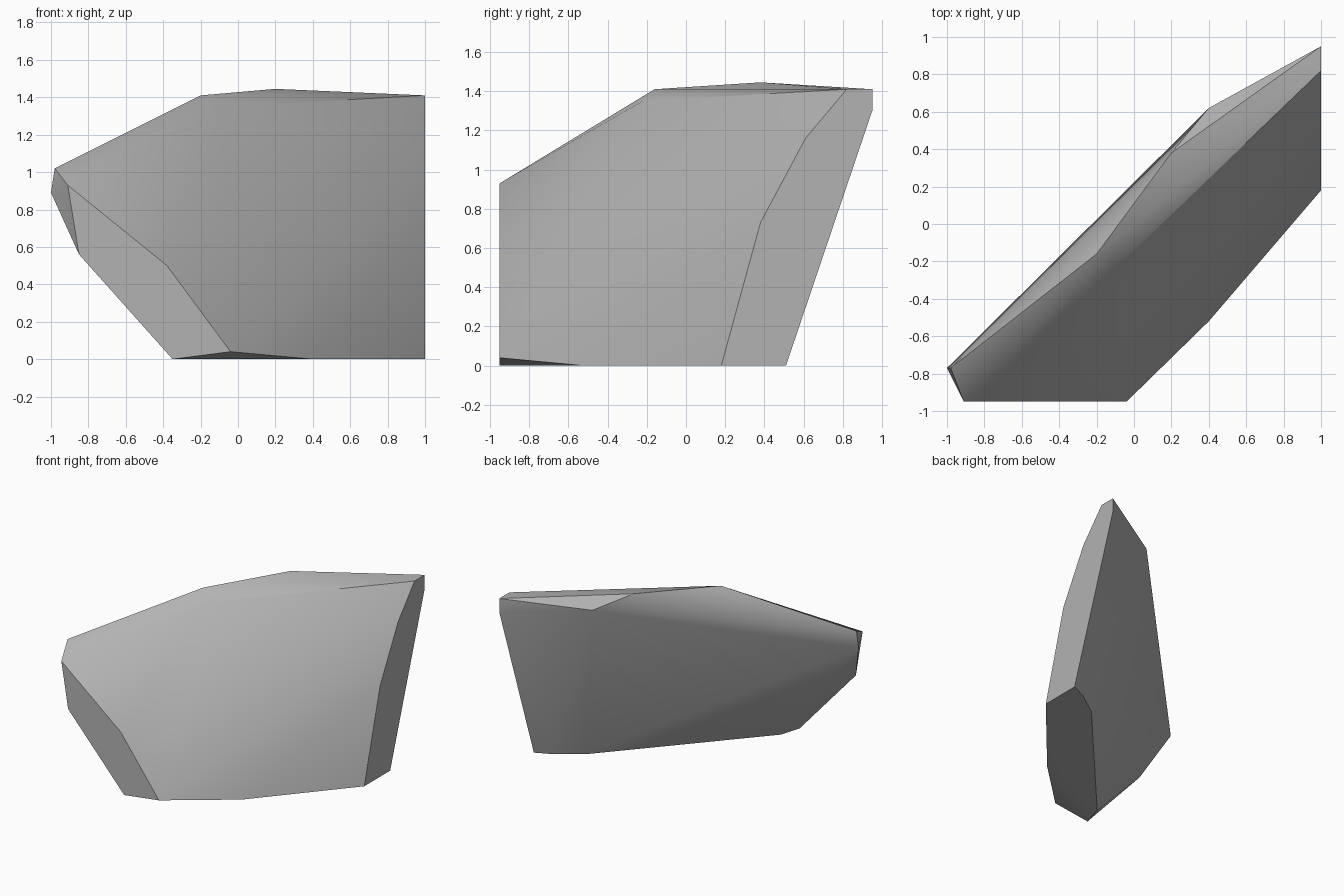
import bpy
import bmesh
from math import radians

cube = bpy.data.objects.get("Cube")
if cube:
    bpy.data.objects.remove(cube, do_unlink=True)


def flat_material(name, value):
    """Plain grey material, same in viewport and render."""
    material = bpy.data.materials.new(name)
    colour = (value, value, value, 1)
    material.use_nodes = True
    material.diffuse_color = colour
    shader = material.node_tree.nodes["Principled BSDF"]
    shader.inputs["Base Color"].default_value = colour
    shader.inputs["Roughness"].default_value = 0.9
    return material


# Flat end cut at the back, outline as (y, z)
right_end = [(.18, 0), (.38, .73), (.61, 1.16), (.82, 1.41),
             (.95, 1.41), (.95, 1.3), (.51, 0)]
# Flat cut facing the front, outline as (x, z)
front_cut = [(-.91, .93), (-.38, .5), (-.04, .04), (-.35, 0), (-.85, .56)]
# Remaining corners of the flat base, as (x, y)
base = [(.4, -.52), (.87, .45), (.67, .31), (-.3, -.78)]
# Narrow tip, top ridge, front shoulder and back shoulder
tip = [(-.98, -.77, 1.02), (-1, -.77, .89)]
ridge = [(-.2, -.16, 1.41), (.2, .38, 1.445)]
shoulders = [(-.08, -.22, 1.35), (.4, .62, 1.35)]

corners = [(1, y, z) for y, z in right_end]
corners += [(x, -.95, z) for x, z in front_cut]
corners += [(x, y, 0) for x, y in base]
corners += tip + ridge + shoulders

# Wrap the corners in one solid stone and merge the coplanar triangles
bm = bmesh.new()
for corner in corners:
    bm.verts.new(corner)
hull = bmesh.ops.convex_hull(bm, input=bm.verts[:])
unused = [v for v in bm.verts if not v.link_faces]
bmesh.ops.delete(bm, geom=unused, context="VERTS")
bmesh.ops.dissolve_limit(bm, angle_limit=radians(1),
                         verts=bm.verts[:], edges=bm.edges[:])
bmesh.ops.recalc_face_normals(bm, faces=bm.faces[:])

mesh = bpy.data.meshes.new("rock_slab")
bm.to_mesh(mesh)
bm.free()
mesh.materials.append(flat_material("stone grey", 0.45))
rock = bpy.data.objects.new("rock_slab", mesh)
bpy.context.scene.collection.objects.link(rock)

# Soft shading across the broad sides, crisp edges at the cuts
bpy.ops.object.select_all(action="DESELECT")
rock.select_set(True)
bpy.context.view_layer.objects.active = rock
bpy.ops.object.shade_smooth_by_angle(angle=radians(30))
